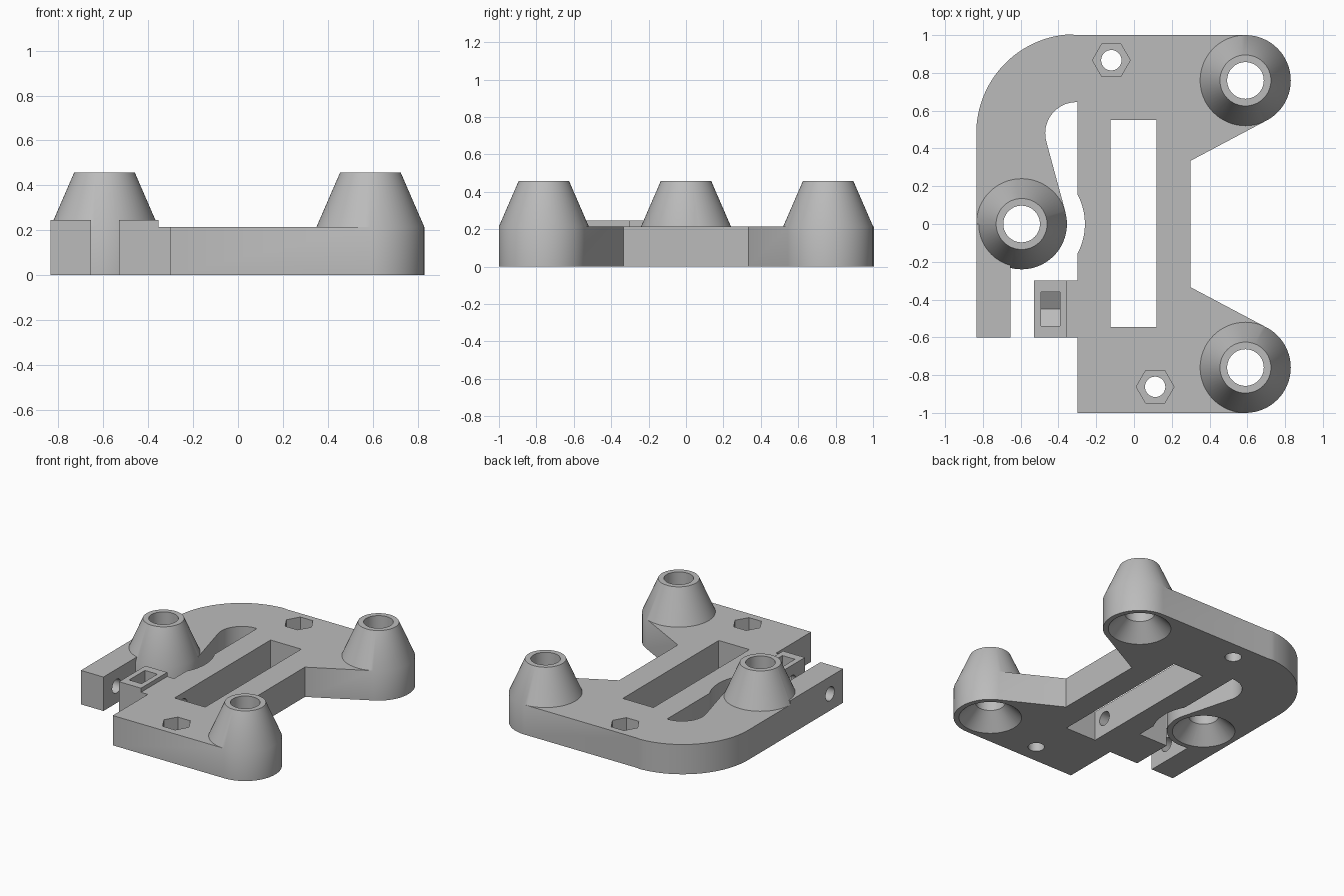
import bpy, bmesh, math
from mathutils import Matrix, Vector

cube = bpy.data.objects.get("Cube")
if cube:
    bpy.data.objects.remove(cube, do_unlink=True)

PLATE, RAISED, TOP = 0.215, 0.245, 0.457
BOSS_R = 0.24
BOSSES = {"right": (-0.595, 0), "back": (0.59, 0.76), "front": (0.59, -0.76)}

grey = bpy.data.materials.new("plain grey")
grey.use_nodes = True
grey.diffuse_color = (0.5, 0.5, 0.5, 1)
grey.node_tree.nodes["Principled BSDF"].inputs["Base Color"].default_value = (0.5, 0.5, 0.5, 1)


def arc(cx, cy, r, start, end, n):
    angles = [math.radians(start + (end - start) * i / n) for i in range(n + 1)]
    return [(cx + r * math.cos(a), cy + r * math.sin(a)) for a in angles]


def finish(name, bm):
    bmesh.ops.recalc_face_normals(bm, faces=bm.faces)
    mesh = bpy.data.meshes.new(name)
    bm.to_mesh(mesh)
    bm.free()
    mesh.materials.append(grey)
    ob = bpy.data.objects.new(name, mesh)
    bpy.context.scene.collection.objects.link(ob)
    return ob


def prism(name, outline, z0, z1, matrix=Matrix()):
    bm = bmesh.new()
    face = bm.faces.new([bm.verts.new((x, y, z0)) for x, y in outline])
    side = bmesh.ops.extrude_face_region(bm, geom=[face])["geom"]
    for v in side:
        if isinstance(v, bmesh.types.BMVert):
            v.co.z = z1
    bm.transform(matrix)
    return finish(name, bm)


def box(name, x0, x1, y0, y1, z0, z1):
    return prism(name, [(x0, y0), (x1, y0), (x1, y1), (x0, y1)], z0, z1)


def lathe(name, rings, center, n=64):
    bm = bmesh.new()
    loops = []
    for r, z in rings:
        loops.append([bm.verts.new((x, y, z)) for x, y in arc(*center, r, 0, 360, n)[:-1]])
    for a, b in zip(loops, loops[1:]):
        for i in range(n):
            j = (i + 1) % n
            bm.faces.new((a[i], a[j], b[j], b[i]))
    bm.faces.new(loops[0])
    bm.faces.new(loops[-1])
    return finish(name, bm)


def combine(target, other, operation):
    mod = target.modifiers.new(other.name, "BOOLEAN")
    mod.operation, mod.solver, mod.object = operation, "EXACT", other
    bpy.context.view_layer.objects.active = target
    bpy.ops.object.modifier_apply(modifier=mod.name)
    bpy.data.objects.remove(other, do_unlink=True)


# Plate outline, counter-clockwise from the rounded corner
outline = arc(-0.31, 0.48, 0.525, 90, 180, 32)
outline[0] = (-0.31, 1)
outline += [(-0.835, -0.6), (-0.655, -0.6), (-0.655, -0.1), (-0.5, 0), (-0.362, 0.06)]
outline += arc(-0.305, 0.48, 0.165, 195, 90, 20)
outline += [(-0.3, 0.645)]
outline += arc(-0.595, 0, 0.335, 28.3, -28.3, 16)
outline += [(-0.3, -0.3), (-0.53, -0.3), (-0.53, -0.6), (-0.3, -0.6), (-0.3, -1)]
outline += [(0.59, -1), (0.59, -0.76), (0.7, -0.547), (0.3, -0.335)]
outline += [(0.3, 0.335), (0.7, 0.547), (0.59, 0.76), (0.59, 1)]
bracket = prism("mounting_bracket", outline, 0, PLATE)

# Raised clamp arm and nut block
combine(bracket, box("arm_pad", -0.835, -0.655, -0.6, 0, 0, RAISED), "UNION")
combine(bracket, box("block_pad", -0.53, -0.355, -0.6, -0.3, 0, RAISED), "UNION")

# Conical bosses
for name, c in BOSSES.items():
    boss = lathe(name + "_boss", [(BOSS_R, 0), (BOSS_R, PLATE), (0.135, TOP)], c)
    combine(bracket, boss, "UNION")

# Bores with countersinks underneath
for name, c in BOSSES.items():
    bore = lathe(name + "_bore", [(0.215, -0.01), (0.097, 0.11), (0.097, 0.6)], c)
    combine(bracket, bore, "DIFFERENCE")

# Long central slot
combine(bracket, box("slot", -0.125, 0.12, -0.545, 0.55, -0.1, 0.4), "DIFFERENCE")

# Hex pockets with screw holes
for c in ((-0.12, 0.867), (0.112, -0.862)):
    combine(bracket, prism("hex_pocket", arc(*c, 0.1, 0, 360, 6)[:-1], 0.1, 0.4), "DIFFERENCE")
    combine(bracket, lathe("screw_hole", [(0.054, -0.1), (0.054, 0.3)], c, 32), "DIFFERENCE")

# Clamp screw hole running sideways through arm, block and slot wall
sideways = Matrix.Translation((0, -0.45, 0.122)) @ Matrix.Rotation(math.pi / 2, 4, "Y")
hole = prism("clamp_hole", arc(0, 0, 0.05, 0, 360, 32)[:-1], -1, 0, sideways)
combine(bracket, hole, "DIFFERENCE")

# Nut trap: pointed floor, open at the top
trap = [(0.104 * math.cos(math.radians(a)), 0.104 * math.sin(math.radians(a))) for a in (-60, 0, 60)]
trap += [(-0.3, trap[2][1]), (-0.3, trap[0][1])]
combine(bracket, prism("nut_trap", trap, -0.492, -0.392, sideways), "DIFFERENCE")

bpy.ops.object.select_all(action="DESELECT")
bracket.select_set(True)
bpy.context.view_layer.objects.active = bracket
bpy.ops.object.shade_smooth_by_angle(angle=math.radians(30))
